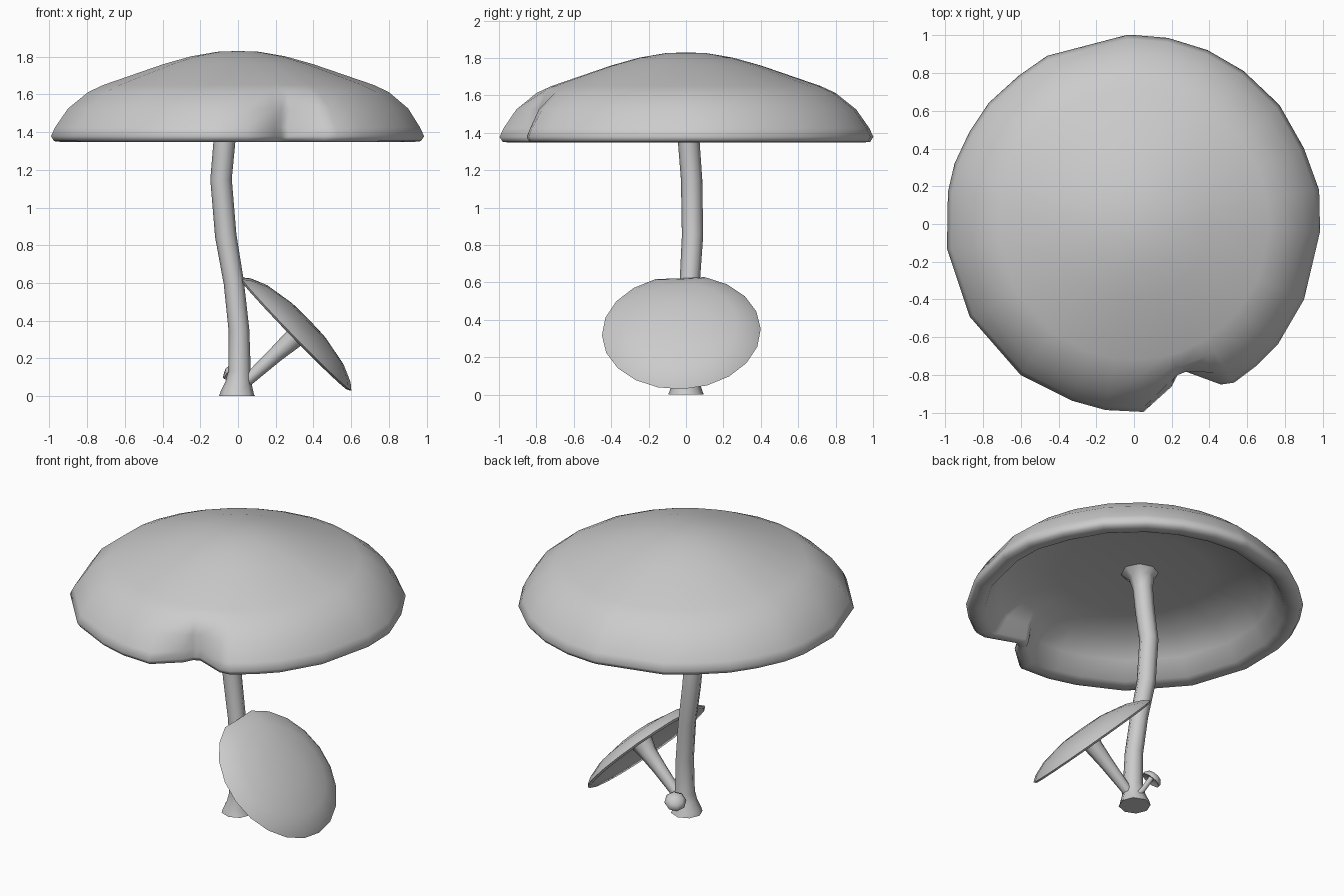
import bpy, math
from mathutils import Vector

if "Cube" in bpy.data.objects:
    bpy.data.objects.remove(bpy.data.objects["Cube"])


def loft(name, rings, start=None, end=None, angle=70):
    """Skin equal-sized rings; close each end on a point, or with a flat face."""
    n = len(rings[0])
    verts = [Vector(p) for ring in rings for p in ring]
    faces = []
    for i in range(len(rings) - 1):
        for j in range(n):
            a, b = i * n + j, i * n + (j + 1) % n
            faces.append((a, b, b + n, a + n))
    last = (len(rings) - 1) * n
    for tip, base, flip in ((start, 0, True), (end, last, False)):
        loop = [base + j for j in range(n)]
        if flip:
            loop.reverse()
        if tip is None:
            faces.append(loop)
        else:
            verts.append(Vector(tip))
            t = len(verts) - 1
            faces += [(loop[j], loop[(j + 1) % n], t) for j in range(n)]
    mesh = bpy.data.meshes.new(name)
    mesh.from_pydata(verts, [], faces)
    obj = bpy.data.objects.new(name, mesh)
    bpy.context.collection.objects.link(obj)
    bpy.ops.object.select_all(action='DESELECT')
    obj.select_set(True)
    bpy.context.view_layer.objects.active = obj
    bpy.ops.object.shade_smooth_by_angle(angle=math.radians(angle))
    return obj


def cap(name, outline, profile, loc=(0, 0, 0), axis=(0, 0, 1)):
    """Profile rows are (radius, height, outline strength), underside to crown."""
    rings = []
    for r, z, k in profile[1:-1]:
        ring = []
        for x, y in outline:
            d, a = math.hypot(x, y), math.atan2(y, x)
            rad = r * (1 + k * (d - 1))
            ring.append((rad * math.cos(a), rad * math.sin(a), z))
        rings.append(ring)
    obj = loft(name, rings, (0, 0, profile[0][1]), (0, 0, profile[-1][1]))
    obj.location = loc
    obj.rotation_mode = 'QUATERNION'
    obj.rotation_quaternion = Vector((0, 0, 1)).rotation_difference(Vector(axis))
    return obj


def circle(n):
    return [(math.cos(i * math.tau / n), math.sin(i * math.tau / n)) for i in range(n)]


def stem(name, path, sides=8):
    """Path rows are (x, y, z, radius)."""
    pts = [Vector(p[:3]) for p in path]
    rings = []
    for i, p in enumerate(pts):
        t = pts[min(i + 1, len(pts) - 1)] - pts[max(i - 1, 0)]
        if p.z == 0:
            t = Vector((0, 0, 1))
        q = Vector((0, 0, 1)).rotation_difference(t)
        rings.append([p + q @ Vector((path[i][3] * x, path[i][3] * y, 0))
                      for x, y in circle(sides)])
    return loft(name, rings)


# Large cap: irregular rim with a bite out of the front edge
rim = [(0, 1), (-.04, 1), (-.25, .945), (-.46, .89), (-.61, .785), (-.77, .64),
       (-.87, .49), (-.95, .32), (-.985, .17), (-.99, -.13), (-.87, -.49),
       (-.6, -.8), (-.33, -.935), (-.15, -.985), (.05, -.995), (.2, -.86),
       (.23, -.8), (.27, -.78), (.46, -.85), (.53, -.84), (.65, -.75), (.76, -.64),
       (.9, -.4), (.985, -.04), (.98, .18), (.9, .4), (.77, .63), (.58, .81),
       (.39, .92), (.18, .985)]
cap("large_cap", rim, [
    (0, 1.605, 0), (.12, 1.605, 0), (.45, 1.59, 0), (.7, 1.555, .1), (.82, 1.46, .6),
    (.89, 1.36, .9), (.94, 1.347, 1), (.985, 1.352, 1), (1.002, 1.378, 1), (.98, 1.425, 1),
    (.91, 1.525, .5), (.8, 1.613, .05), (.72, 1.65, 0), (.4, 1.76, 0),
    (.25, 1.802, 0), (.11, 1.826, 0), (0, 1.83, 0)])

# Main stem, gently bent, flared at foot and top
stem("main_stem", [
    (-.005, 0, 0, .095), (-.003, 0, .02, .088), (.003, 0, .07, .07), (.008, 0, .13, .06),
    (.005, .005, .35, .055), (-.022, .02, .6, .054), (-.065, .035, .85, .057),
    (-.09, .03, 1.15, .057), (-.072, .015, 1.35, .058), (-.06, .01, 1.5, .06),
    (-.053, .008, 1.57, .075), (-.05, .005, 1.612, .12)])

# Leaning cap: shallow disc with a small nick where it meets the main stem
disc = circle(20)
disc[10] = (-.945, .03)
cap("leaning_cap", disc, [
    (0, .03, 0), (.2, .02, 0), (.34, -.003, .5), (.412, -.014, 1), (.425, -.003, 1),
    (.39, .025, 1), (.3, .063, .3), (.14, .092, 0), (0, .097, 0)],
    loc=(.307, -.025, .336), axis=(.715, -.04, .695))
stem("leaning_stem", [
    (.0, .0, .04, .03), (.08, -.005, .11, .033), (.2, -.015, .22, .042),
    (.29, -.022, .3, .053), (.34, -.025, .355, .07)])

# Tiny cap and stem at the back of the foot
cap("tiny_cap", circle(8), [
    (0, .005, 0), (.04, 0, 0), (.063, -.01, 0), (.066, 0, 0), (.045, .028, 0), (0, .038, 0)],
    loc=(-.02, .138, .125), axis=(-.4, .45, .8))
stem("tiny_stem", [
    (.01, .03, .04, .02), (0, .09, .075, .018), (-.02, .138, .135, .018)], 6)
